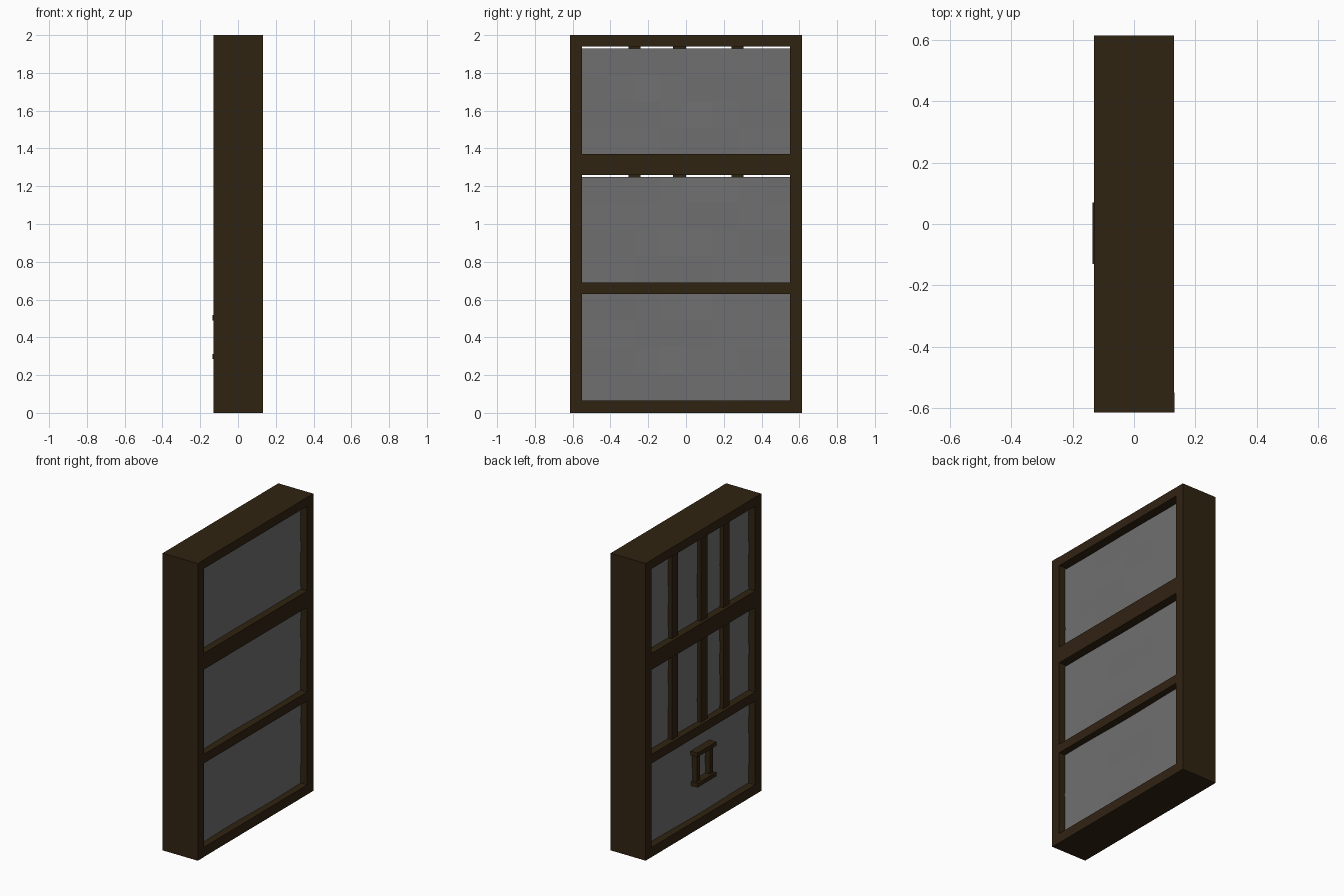
import bpy, bmesh, math
from mathutils import Matrix, Vector

default = bpy.data.objects.get("Cube")
if default:
    bpy.data.objects.remove(default, do_unlink=True)


def material(name, rgb):
    m = bpy.data.materials.new(name)
    m.use_nodes = True
    m.diffuse_color = (*rgb, 1)
    m.node_tree.nodes["Principled BSDF"].inputs["Base Color"].default_value = (*rgb, 1)
    return m


wood = material("dark wood", (0.030, 0.017, 0.006))
paper = material("grey paper", (0.16, 0.16, 0.16))


def finish(name, bm, mat):
    bmesh.ops.recalc_face_normals(bm, faces=bm.faces)
    mesh = bpy.data.meshes.new(name)
    bm.to_mesh(mesh)
    bm.free()
    mesh.materials.append(mat)
    obj = bpy.data.objects.new(name, mesh)
    bpy.context.collection.objects.link(obj)
    return obj


def box(name, x, y, z, mat=wood):
    bm = bmesh.new()
    size = Vector((x[1] - x[0], y[1] - y[0], z[1] - z[0]))
    centre = Vector((x[0] + x[1], y[0] + y[1], z[0] + z[1])) / 2
    bmesh.ops.create_cube(bm, size=1, matrix=Matrix.Translation(centre) @ Matrix.Diagonal((*size, 1)))
    return finish(name, bm, mat)


def paper_panel(name, z0, z1):
    """Slightly rippled slab that fills one opening."""
    bm = bmesh.new()
    cols, rows, half = 8, 4, 0.55
    for side in (-1, 1):
        grid = [[bm.verts.new((side * (0.083 + 0.004 * math.sin(5.3 * i + 2 * j + side)
                                       * math.cos(1.7 * j + z0)),
                               -half + 2 * half * i / cols, z0 + (z1 - z0) * j / rows))
                 for j in range(rows + 1)] for i in range(cols + 1)]
        for i in range(cols):
            for j in range(rows):
                bm.faces.new((grid[i][j], grid[i + 1][j], grid[i + 1][j + 1], grid[i][j + 1]))
    # Join the two sheets around their borders
    bmesh.ops.bridge_loops(bm, edges=[e for e in bm.edges if e.is_boundary])
    return finish(name, bm, paper)


# Outer frame and rails
DEPTH = (-0.13, 0.13)
box("front_stile", (-0.13, 0.132), (-0.615, -0.55), (0, 2))
box("back_stile", DEPTH, (0.55, 0.615), (0, 2))
for name, z in (("bottom_rail", (0, 0.065)), ("lower_rail", (0.63, 0.69)),
                ("upper_rail", (1.26, 1.37)), ("top_rail", (1.94, 2))):
    box(name, DEPTH, (-0.55, 0.55), z)

# Paper panels, the upper two stopping just short of the rail above
paper_panel("lower_panel", 0.065, 0.63)
paper_panel("middle_panel", 0.69, 1.25)
paper_panel("upper_panel", 1.37, 1.93)

# Vertical bars over the upper two panels
for row, z in (("middle", (0.69, 1.26)), ("upper", (1.37, 1.94))):
    for i, y in enumerate(((-0.305, -0.24), (-0.07, 0), (0.24, 0.305))):
        box(f"{row}_bar_{i + 1}", (-0.11, -0.075), y, z)

# Square pull handle on the lower panel
for name, z in (("handle_bottom", (0.285, 0.312)), ("handle_top", (0.49, 0.517))):
    box(name, (-0.135, -0.075), (-0.13, 0.07), z)
for name, y in (("handle_front", (-0.115, -0.085)), ("handle_back", (0.025, 0.055))):
    box(name, (-0.12, -0.075), y, (0.285, 0.517))
